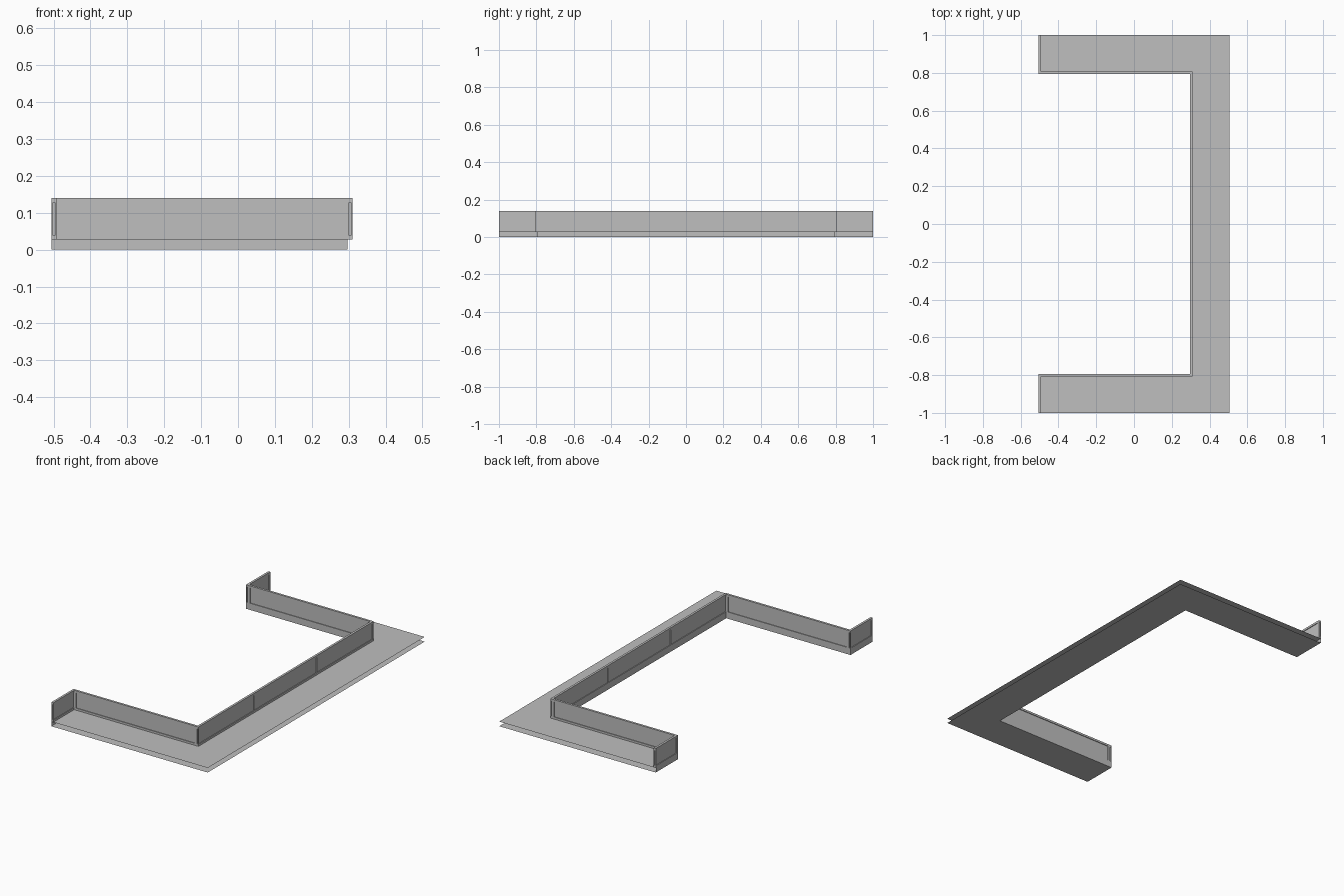
import bpy
import bmesh

cube = bpy.data.objects.get("Cube")
if cube:
    bpy.data.objects.remove(cube, do_unlink=True)

grey = bpy.data.materials.new("plain_grey")
grey.use_nodes = True
colour = (0.52, 0.52, 0.52, 1)
grey.diffuse_color = colour
grey.node_tree.nodes["Principled BSDF"].inputs["Base Color"].default_value = colour

# Shared dimensions
LEFT, RIGHT, END = -0.505, 0.505, 1.0
INNER_X, INNER_Y = 0.297, 0.795
THICK = 0.013
DECK, TOP = 0.027, 0.14
RAIL, RECESS = 0.012, 0.004


def finish(bm, name):
    mesh = bpy.data.meshes.new(name)
    bm.to_mesh(mesh)
    bm.free()
    mesh.materials.append(grey)
    obj = bpy.data.objects.new(name, mesh)
    bpy.context.scene.collection.objects.link(obj)
    return obj


def add_box(bm, low, high):
    verts = bmesh.ops.create_cube(bm, size=1)["verts"]
    for v in verts:
        v.co = [(a + b) / 2 + c * (b - a) for a, b, c in zip(low, high, v.co)]


def framed_wall(name, axis, start, stop, side, mullions=(), slotted=False):
    """Rails, posts and a thin recessed panel running along x (0) or y (1)."""
    bm = bmesh.new()

    def piece(a, b, z0, z1, cut0=0, cut1=0):
        s0, s1 = side + cut0, side + THICK - cut1
        if axis == 0:
            add_box(bm, (a, s0, z0), (b, s1, z1))
        else:
            add_box(bm, (s0, a, z0), (s1, b, z1))

    low, high = DECK + RAIL, TOP - RAIL
    piece(start, stop, DECK, low)
    piece(start, stop, high, TOP)
    # End posts, with a narrow upright groove where the end is exposed
    for a, b in ((start, start + RAIL), (stop - RAIL, stop)):
        if slotted:
            piece(a, b, low, high, 0, THICK - RECESS)
            piece(a, b, low, high, THICK - RECESS, 0)
        else:
            piece(a, b, low, high)
    for m in mullions:
        piece(m - RAIL / 2, m + RAIL / 2, low, high)
    inset = RAIL * 0.6 if slotted else RAIL
    piece(start + inset, stop - inset, low, high, RECESS, RECESS)
    return finish(bm, name)


# Base: two thin U-shaped sheets, closed only along the inner edge and arm tips
bm = bmesh.new()
outline = [(LEFT, -END), (RIGHT, -END), (RIGHT, END), (LEFT, END),
           (LEFT, INNER_Y), (INNER_X, INNER_Y),
           (INNER_X, -INNER_Y), (LEFT, -INNER_Y)]
bottom = [bm.verts.new((x, y, 0)) for x, y in outline]
top = [bm.verts.new((x, y, DECK)) for x, y in outline]
bm.faces.new(bottom[::-1])
bm.faces.new(top)
for i in range(3, len(outline)):
    j = (i + 1) % len(outline)
    bm.faces.new((bottom[i], bottom[j], top[j], top[i]))
finish(bm, "base_sheets")

# Long wall with three panels
framed_wall("long_wall", 1, -INNER_Y - THICK, INNER_Y + THICK, INNER_X,
            mullions=(-0.29, 0.29), slotted=True)

# Arm walls and the short walls closing their tips
for label, sign in (("front", -1), ("back", 1)):
    side = INNER_Y if sign > 0 else -INNER_Y - THICK
    framed_wall(label + "_arm_wall", 0, LEFT + THICK, INNER_X, side)
    a, b = sorted((sign * INNER_Y, sign * END))
    framed_wall(label + "_end_wall", 1, a, b, LEFT, slotted=True)
